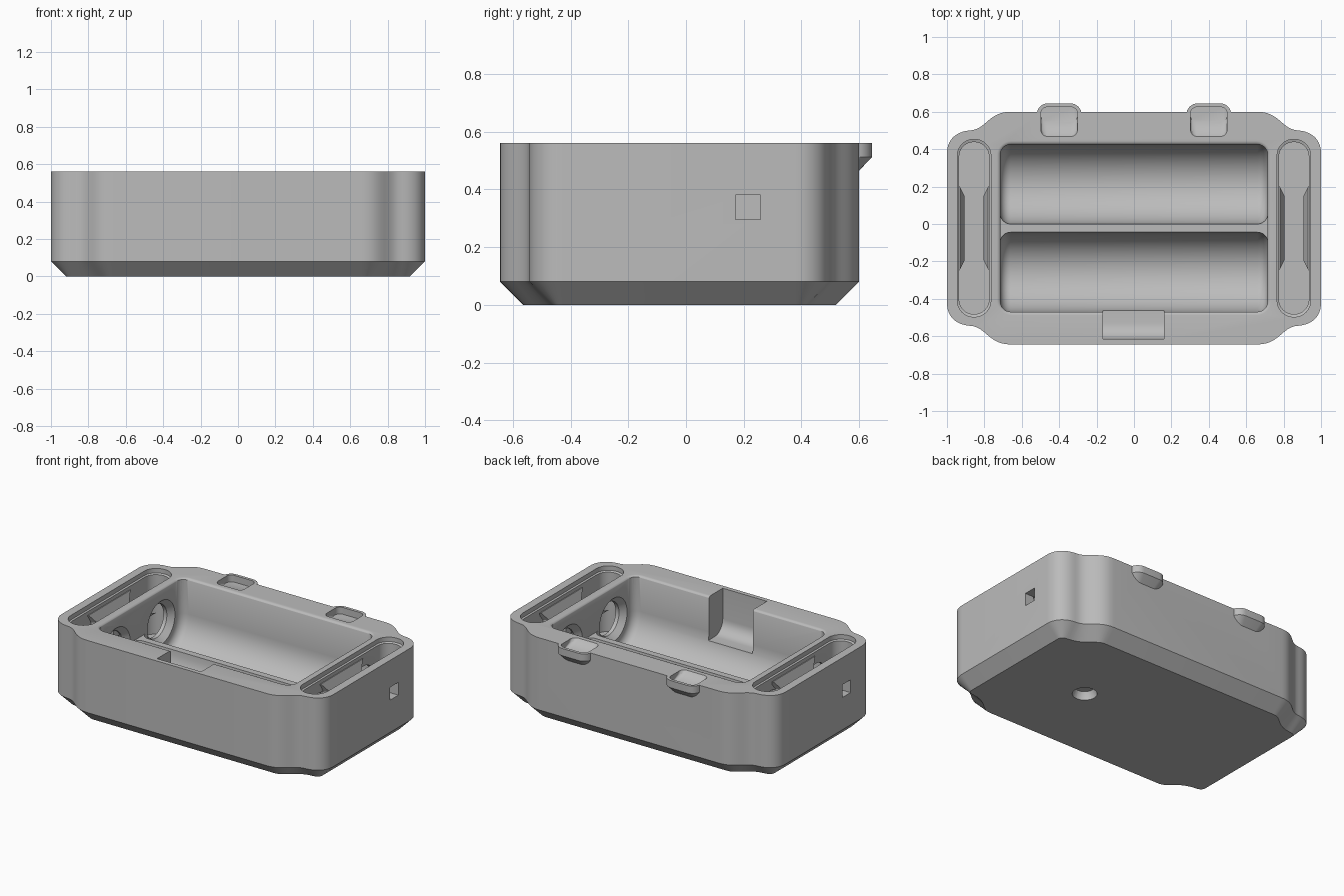
import bpy, bmesh
from math import pi, sin, cos
from mathutils import Vector
from mathutils.geometry import interpolate_bezier

if "Cube" in bpy.data.objects:
    bpy.data.objects.remove(bpy.data.objects["Cube"])

YC = -0.022      # middle of the body in y
TOP = 0.56
END_X = 0.855    # middle of each end slot

grey = bpy.data.materials.new("mid_grey")
grey.use_nodes = True
grey.diffuse_color = (0.5, 0.5, 0.5, 1)
grey.node_tree.nodes["Principled BSDF"].inputs["Base Color"].default_value = (0.5, 0.5, 0.5, 1)


def loft(name, rings):
    """Closed solid through equal-length rings of points."""
    bm = bmesh.new()
    loops = [[bm.verts.new(p) for p in ring] for ring in rings]
    n = len(loops[0])
    for a, b in zip(loops, loops[1:]):
        for i in range(n):
            j = (i + 1) % n
            bm.faces.new((a[i], a[j], b[j], b[i]))
    bm.faces.new(loops[0][::-1])
    bm.faces.new(loops[-1])
    bmesh.ops.recalc_face_normals(bm, faces=bm.faces)
    mesh = bpy.data.meshes.new(name)
    bm.to_mesh(mesh)
    bm.free()
    mesh.materials.append(grey)
    ob = bpy.data.objects.new(name, mesh)
    bpy.context.collection.objects.link(ob)
    return ob


def flat(points, z):
    return [(x, y, z) for x, y in points]


def rounded(cx, cy, hx, hy, r, seg=8):
    """Rounded rectangle, counter-clockwise."""
    pts = []
    for k, (sx, sy) in enumerate(((1, 1), (-1, 1), (-1, -1), (1, -1))):
        for i in range(seg + 1):
            a = (k + i / seg) * pi / 2
            pts.append((cx + sx * (hx - r) + r * cos(a), cy + sy * (hy - r) + r * sin(a)))
    return pts


def box(name, x0, x1, y0, y1, z0, z1):
    ring = [(x0, y0), (x1, y0), (x1, y1), (x0, y1)]
    return loft(name, [flat(ring, z0), flat(ring, z1)])


def boolean(target, tool, operation="DIFFERENCE"):
    mod = target.modifiers.new(tool.name, "BOOLEAN")
    mod.operation, mod.solver, mod.object = operation, "EXACT", tool
    bpy.context.view_layer.objects.active = target
    bpy.ops.object.modifier_apply(modifier=mod.name)
    bpy.data.objects.remove(tool)


def body_outline(inset=0.0):
    """Plan of the body: four corners, each an S-bend into a round."""
    def bez(*p):
        return interpolate_bezier(*[Vector((x, y, 0)) for x, y in p], 13)
    bend = bez((0.66, 0.622), (0.78, 0.622), (0.79, 0.525), (0.88, 0.522))
    corner = bez((0.88, 0.522), (0.96, 0.515), (1, 0.465), (1, 0.40))
    q = [(p.x, p.y) for p in (bend + corner[1:])[::-1]]
    pts = q + [(-x, y) for x, y in q[::-1]]
    pts += [(-x, -y) for x, y in pts]
    out = []
    for i, (x, y) in enumerate(pts):
        a, b = pts[i - 1], pts[(i + 1) % len(pts)]
        t = Vector((b[0] - a[0], b[1] - a[1])).normalized()
        # straight sides keep an exact offset at their end points
        if abs(abs(x) - 1) < 1e-5:
            t = Vector((0, 1 if x > 0 else -1))
        elif abs(abs(y) - 0.622) < 1e-5:
            t = Vector((-1 if y > 0 else 1, 0))
        out.append((x - t.y * inset, y + t.x * inset + YC))
    return out


# Main body with the chamfered base
body = loft("body", [flat(body_outline(0.08), 0), flat(body_outline(), 0.08),
                     flat(body_outline(), TOP)])

# Hinge tabs on the back, with sloped undersides and thumb recesses
for s in (-1, 1):
    x = 0.4 * s
    tab = loft("tab", [flat(rounded(x, 0.53, 0.095, 0.06, 0.05), 0.455),
                       flat(rounded(x, 0.55, 0.12, 0.095, 0.06), 0.512),
                       flat(rounded(x, 0.55, 0.12, 0.095, 0.06), TOP)])
    boolean(body, tab, "UNION")
for s in (-1, 1):
    x = 0.4 * s
    recess = loft("recess", [flat(rounded(x, 0.585, 0.098, 0.04, 0.035), 0.515),
                             flat(rounded(x, 0.555, 0.098, 0.07, 0.035), 0.54),
                             flat(rounded(x, 0.53, 0.098, 0.095, 0.035), 0.60)])
    boolean(body, recess)


# Twin troughs lying side by side, with filleted ends
def trough_section(x, d):
    r, cz, off, seg = 0.213, 0.325, 0.235, 20
    pts = [(0.225 + 0.222 - d, 0.7)]
    for cy in (off, -off):
        for i in range(seg + 1):
            a = pi * i / seg
            pts.append((cy + (r - d) * cos(a), cz - (r - d) * sin(a)))
    pts.append((-0.447 + d, 0.7))
    return [(x, y + YC, z) for y, z in pts]


ends = [(0.715 - 0.055 * (1 - sin(a)), 0.055 * (1 - cos(a)))
        for a in [pi / 2 * i / 6 for i in range(7)]]
sections = [trough_section(-x, d) for x, d in ends[::-1]] + [trough_section(x, d) for x, d in ends]
boolean(body, loft("troughs", sections))

# Rounded lip around the trough opening
lip = []
for i in range(6):
    a = pi / 2 * i / 5
    g = 0.022 * (1 - cos(a)) - 0.001
    lip.append(flat(rounded(0, YC, 0.713 + g, 0.445 + g, 0.058 + g), TOP - 0.022 + 0.022 * sin(a)))
lip.append(flat(rounded(0, YC, 0.734, 0.466, 0.079), 0.6))
boolean(body, loft("lip", lip))

# Finger notch in the front wall, with a curved floor
notch = []
for i in range(8):
    a = pi / 2 * i / 7
    y = -0.53 - 0.085 * sin(a)
    z = 0.27 + 0.085 * (1 - cos(a))
    notch.append((y, z))
profile = [(-0.30, 0.7), (-0.30, 0.27)] + notch + [(-0.615, 0.7)]
boolean(body, loft("notch", [[(x, y, z) for y, z in profile] for x in (-0.165, 0.16)]))

# Stepped end slots, contact holes and cable windows
for s in (-1, 1):
    slot = loft("slot", [flat(rounded(s * END_X, YC, hx, hy, hx - 0.002), z) for hx, hy, z in
                         ((0.08, 0.46, 0.13), (0.08, 0.46, 0.525),
                          (0.09, 0.475, 0.53), (0.09, 0.475, 0.6))])
    boolean(body, slot)
    for t in (-1, 1):
        cy = YC + 0.235 * t
        hole = [[(s * x, cy + r * cos(a), 0.335 + r * sin(a))
                 for a in [2 * pi * i / 40 for i in range(40)]]
                for x, r in ((0.68, 0.15), (0.715, 0.145), (0.75, 0.11), (0.80, 0.11))]
        boolean(body, loft("contact_hole", hole))
    wy = YC + 0.237 * s
    xs = sorted((s * 0.90, s * 1.1))
    boolean(body, box("window", *xs, wy - 0.043, wy + 0.043, 0.295, 0.38))

# Round blind hole in the base
circle = [rounded(0.37, YC, r, r, r - 0.0005) for r in (0.075, 0.06)]
boolean(body, loft("base_hole", [flat(circle[0], -0.05), flat(circle[0], 0.015),
                                 flat(circle[1], 0.05)]))

# Retaining ribs inside the end slots
ribs = []
for s in (-1, 1):
    for side in (-1, 1):
        wall = s * END_X + side * 0.085
        rib_rings = []
        for depth, half, z in ((0.01, 0.25, 0.385), (0.035, 0.2, 0.395),
                               (0.035, 0.2, 0.44), (0.01, 0.25, 0.5)):
            inner, outer = wall - side * depth, wall + side * 0.01
            rib_rings.append([(outer, YC - half, z), (inner, YC - half + 0.03, z),
                              (inner, YC + half - 0.03, z), (outer, YC + half, z)])
        ribs.append(loft("slot_rib", rib_rings))

# Shading
bpy.ops.object.select_all(action="DESELECT")
body.select_set(True)
bpy.context.view_layer.objects.active = body
bpy.ops.object.shade_smooth_by_angle(angle=0.5)
